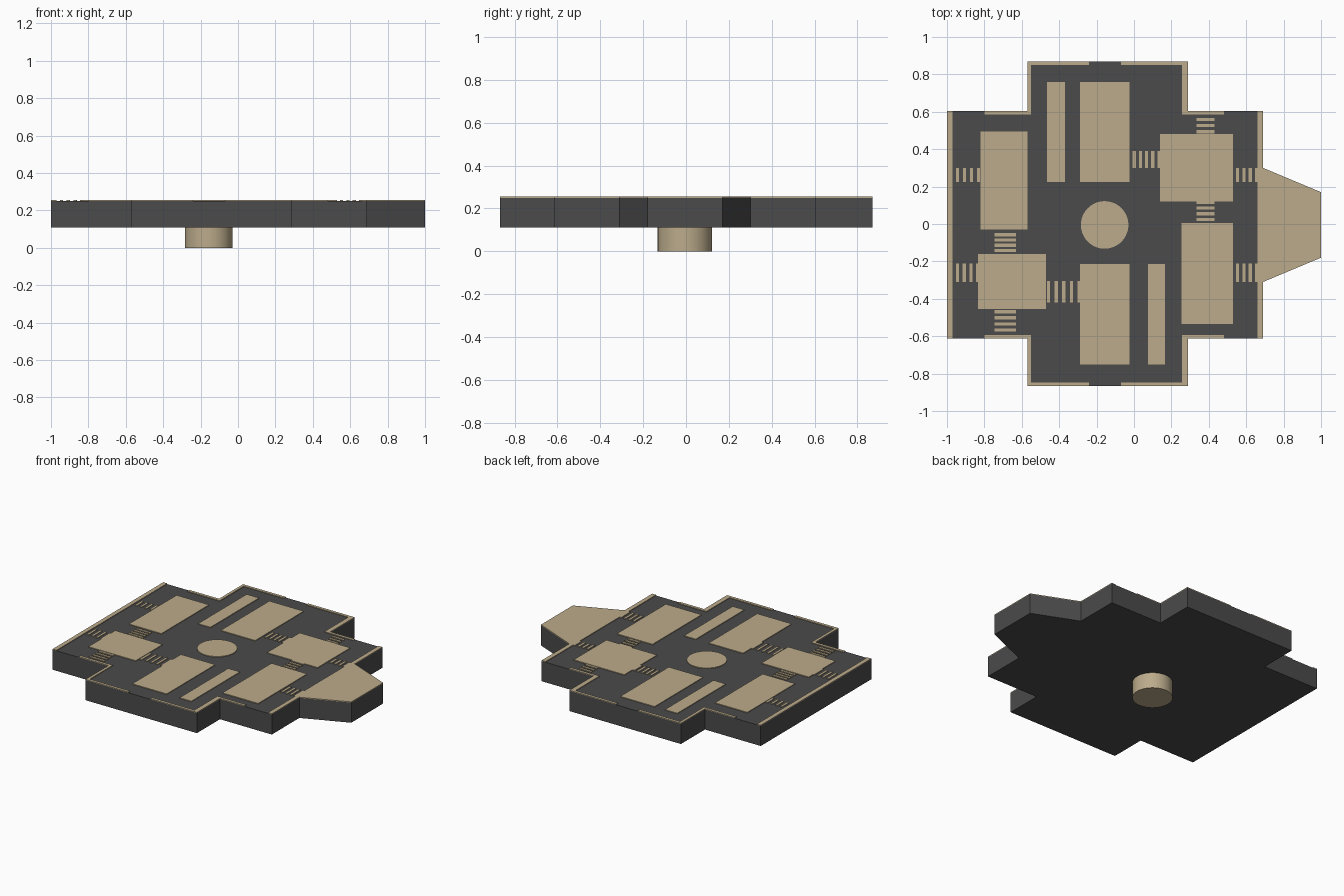
import bpy, bmesh

if "Cube" in bpy.data.objects:
    bpy.data.objects.remove(bpy.data.objects["Cube"])

BOTTOM, DECK, TOP = 0.11, 0.25, 0.255


def material(name, rgb):
    m = bpy.data.materials.new(name)
    m.diffuse_color = (*rgb, 1)
    m.use_nodes = True
    m.node_tree.nodes["Principled BSDF"].inputs["Base Color"].default_value = m.diffuse_color
    return m


DARK = material("dark_grey", (0.07, 0.07, 0.07))
TAN = material("tan", (0.50, 0.41, 0.26))


def make(name, outlines, z0, z1, mat):
    """Extrude one or more flat outlines between two heights as one object."""
    bm = bmesh.new()
    for pts in outlines:
        face = bm.faces.new([bm.verts.new((x, y, z0)) for x, y in pts])
        ext = bmesh.ops.extrude_face_region(bm, geom=[face], use_keep_orig=True)
        top = [v for v in ext["geom"] if isinstance(v, bmesh.types.BMVert)]
        bmesh.ops.translate(bm, verts=top, vec=(0, 0, z1 - z0))
    bmesh.ops.recalc_face_normals(bm, faces=bm.faces)
    me = bpy.data.meshes.new(name)
    bm.to_mesh(me)
    bm.free()
    me.materials.append(mat)
    ob = bpy.data.objects.new(name, me)
    bpy.context.collection.objects.link(ob)
    return ob


def rect(x0, y0, x1, y1):
    return [(x0, y0), (x1, y0), (x1, y1), (x0, y1)]


# Base slab with stepped outline and tapered tail
tail = [(0.69, -0.31), (1, -0.18), (1, 0.17), (0.69, 0.30)]
outline = [(-1, -0.613), (-0.57, -0.613), (-0.57, -0.867), (0.29, -0.867),
           (0.29, -0.613), (0.69, -0.613), *tail, (0.69, 0.605), (0.29, 0.605),
           (0.29, 0.87), (-0.57, 0.87), (-0.57, 0.605), (-1, 0.605)]
make("base_slab", [outline], BOTTOM, DECK, DARK)
make("tail_plate", [tail], DECK, TOP, TAN)

# Thin edge rim: the sides, then stepped strips on back and front
rim = [rect(-1, -0.613, -0.97, 0.605), rect(0.66, -0.613, 0.69, 0.605)]
for s, inner, outer in ((1, 0.605, 0.87), (-1, 0.613, 0.867)):
    a, b, t = s * inner, s * outer, s * 0.02
    rim.append([(-0.80, a), (-0.57, a), (-0.57, b), (-0.24, b), (-0.24, b - t),
                (-0.55, b - t), (-0.55, a - t), (-0.80, a - t)])
    rim.append([(0.48, a), (0.29, a), (0.29, b), (-0.07, b), (-0.07, b - t),
                (0.257, b - t), (0.257, a - t), (0.48, a - t)])
make("edge_rim", rim, DECK, TOP, TAN)

# Raised rectangular blocks on the deck
blocks = [(-0.82, -0.03, -0.57, 0.495), (-0.465, 0.225, -0.37, 0.76),
          (-0.29, 0.225, -0.025, 0.76), (0.14, 0.12, 0.53, 0.48),
          (0.255, -0.535, 0.53, 0.005), (-0.835, -0.455, -0.47, -0.16),
          (-0.29, -0.75, -0.025, -0.215), (0.075, -0.75, 0.165, -0.215)]
for i, b in enumerate(blocks):
    make(f"deck_block_{i + 1}", [rect(*b)], DECK, TOP, TAN)

# Striped crossings: (start, pitch, count, low, high), stepping along x or y
W = 0.017
along_x = [(-0.953, 0.0375, 4, 0.225, 0.30), (-0.953, 0.0365, 4, -0.31, -0.21),
           (0.545, 0.034, 4, 0.225, 0.30), (0.545, 0.034, 4, -0.31, -0.21),
           (-0.007, 0.033, 5, 0.30, 0.39), (-0.465, 0.0405, 5, -0.42, -0.305)]
along_y = [(0.485, 0.0325, 3, 0.335, 0.43), (0.015, 0.031, 4, 0.335, 0.43),
           (-0.151, 0.0285, 4, -0.745, -0.63), (-0.575, 0.0325, 4, -0.745, -0.63)]
for i, (s, p, n, lo, hi) in enumerate(along_x):
    make(f"crossing_x_{i + 1}", [rect(s + k * p, lo, s + k * p + W, hi)
                                 for k in range(n)], DECK, TOP, TAN)
for i, (s, p, n, lo, hi) in enumerate(along_y):
    make(f"crossing_y_{i + 1}", [rect(lo, s + k * p, hi, s + k * p + W)
                                 for k in range(n)], DECK, TOP, TAN)

# Round peg below the slab and matching disc on the deck
for name, z0, z1 in (("bottom_peg", 0, BOTTOM), ("centre_disc", DECK, TOP)):
    bpy.ops.mesh.primitive_cylinder_add(vertices=64, radius=0.127, depth=z1 - z0,
                                        location=(-0.157, -0.005, (z0 + z1) / 2))
    ob = bpy.context.object
    ob.name = name
    ob.data.materials.append(TAN)
    bpy.ops.object.shade_smooth_by_angle()
